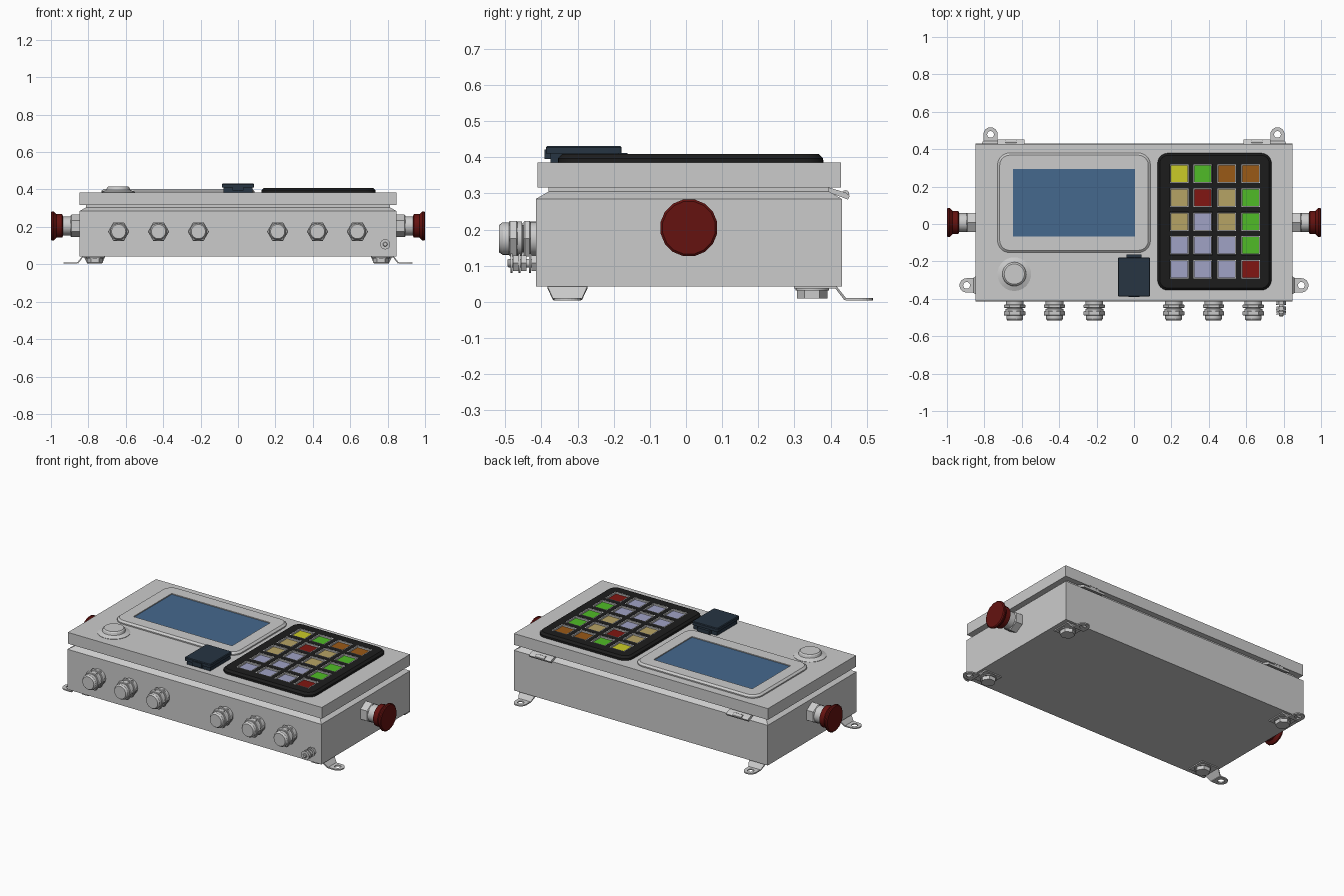
import bpy, bmesh
from math import sin, cos, pi, radians
from mathutils import Matrix, Vector

if "Cube" in bpy.data.objects:
    bpy.data.objects.remove(bpy.data.objects["Cube"])


def material(name, rgb):
    m = bpy.data.materials.new(name)
    m.diffuse_color = (*rgb, 1)
    m.use_nodes = True
    m.node_tree.nodes["Principled BSDF"].inputs["Base Color"].default_value = m.diffuse_color
    return m


def finish(name, bm, mat=None, smooth=True):
    bmesh.ops.recalc_face_normals(bm, faces=bm.faces)
    for f in bm.faces:
        f.smooth = smooth
    for e in bm.edges:
        e.smooth = len(e.link_faces) == 2 and e.calc_face_angle(0) < radians(32)
    me = bpy.data.meshes.new(name)
    bm.to_mesh(me)
    bm.free()
    ob = bpy.data.objects.new(name, me)
    bpy.context.collection.objects.link(ob)
    if mat:
        me.materials.append(mat)
    return ob


def loft(name, rings, mat=None, matrix=Matrix(), smooth=True):
    """Skin a stack of equal-length rings and cap both ends."""
    bm = bmesh.new()
    loops = [[bm.verts.new(matrix @ Vector(p)) for p in r] for r in rings]
    n = len(loops[0])
    for a, b in zip(loops, loops[1:]):
        for i in range(n):
            bm.faces.new((a[i], a[(i + 1) % n], b[(i + 1) % n], b[i]))
    bm.faces.new(loops[0])
    bm.faces.new(loops[-1])
    return finish(name, bm, mat, smooth)


def rounded(rect, z, r, inset=0, n=6):
    x0, x1, y0, y1 = rect
    x0, x1, y0, y1 = x0 + inset, x1 - inset, y0 + inset, y1 - inset
    r = max(r - inset, 0.002)
    corners = [(x1 - r, y1 - r), (x0 + r, y1 - r), (x0 + r, y0 + r), (x1 - r, y0 + r)]
    return [(cx + r * cos((k + i / n) * pi / 2), cy + r * sin((k + i / n) * pi / 2), z)
            for k, (cx, cy) in enumerate(corners) for i in range(n + 1)]


def square(rect, z, inset=0):
    x0, x1, y0, y1 = rect
    return [(x0 + inset, y0 + inset, z), (x1 - inset, y0 + inset, z),
            (x1 - inset, y1 - inset, z), (x0 + inset, y1 - inset, z)]


def box(name, x0, x1, y0, y1, z0, z1, mat=None):
    return loft(name, [square((x0, x1, y0, y1), z) for z in (z0, z1)], mat, smooth=False)


def turned(name, profile, sides, origin, axis, mat=None, phase=0):
    """Revolve (radius, height) pairs about an axis through origin."""
    m = Matrix.Translation(origin) @ Vector((0, 0, 1)).rotation_difference(Vector(axis)).to_matrix().to_4x4()
    rings = [[(r * cos(phase + 2 * pi * i / sides), r * sin(phase + 2 * pi * i / sides), h)
              for i in range(sides)] for r, h in profile]
    return loft(name, rings, mat, m)


black = material("black", (0.012, 0.012, 0.012))
navy = material("navy", (0.02, 0.035, 0.055))
blue = material("screen_blue", (0.06, 0.14, 0.27))
red = material("red", (0.13, 0.006, 0.005))
KEYS = {"Y": material("yellow", (0.6, 0.6, 0.02)), "G": material("green", (0.08, 0.5, 0.02)),
        "O": material("orange", (0.32, 0.1, 0.008)), "T": material("tan", (0.47, 0.37, 0.13)),
        "R": material("key_red", (0.22, 0.008, 0.006)), "L": material("lavender", (0.35, 0.36, 0.56))}

# Enclosure with sloped rain gutter, and lid
body = (-0.847, 0.847, -0.415, 0.431)
loft("enclosure_body", [square(body, 0.043), square(body, 0.285), square(body, 0.305, 0.035),
                        square(body, 0.33, 0.035)], smooth=False)
box("lid", -0.847, 0.847, -0.411, 0.429, 0.317, 0.385)

# Screen bezel with recessed screen
bez, scr = (-0.73, 0.088, -0.153, 0.38), (-0.65, 0.008, -0.068, 0.297)
loft("screen_bezel", [rounded(bez, 0.38, 0.065), rounded(bez, 0.392, 0.065),
                      rounded(bez, 0.402, 0.065, 0.012), rounded(scr, 0.402, 0.002),
                      rounded(scr, 0.394, 0.002)])
box("screen", -0.648, 0.006, -0.066, 0.295, 0.39, 0.398, blue)

# Round plug on the lid
turned("lid_plug", [(0.09, 0.38), (0.09, 0.387), (0.064, 0.397), (0.06, 0.41), (0.054, 0.415)],
       32, (-0.64, -0.268, 0), (0, 0, 1))

# Covered port module
box("port_base", -0.078, 0.078, -0.375, -0.185, 0.38, 0.413, navy)
cover = (-0.086, 0.086, -0.388, -0.178)
loft("port_cover", [rounded(cover, 0.41, 0.008), rounded(cover, 0.427, 0.008),
                    rounded(cover, 0.431, 0.008, 0.004)], navy)
box("port_latch", -0.03, 0.03, -0.391, -0.37, 0.395, 0.422, navy)
box("port_hinge", -0.04, 0.04, -0.19, -0.162, 0.38, 0.412, navy)

# Keypad plate with cut wells, frames and keys
pad = (0.126, 0.735, -0.354, 0.379)
plate = loft("keypad_plate", [rounded(pad, 0.38, 0.055), rounded(pad, 0.397, 0.055),
                              rounded(pad, 0.409, 0.055, 0.012)], black)
cut = bmesh.new()
for row, line in enumerate(("YGOO", "TRTG", "TLTG", "LLLG", "LLLR")):
    for col, c in enumerate(line):
        x, y = 0.241 + 0.1275 * col, 0.268 - 0.1275 * row
        bmesh.ops.create_cube(cut, size=1, matrix=Matrix.Translation((x, y, 0.417))
                              @ Matrix.Diagonal((0.1, 0.1, 0.05, 1)))
        o, i = 0.0498, 0.044
        ro, ri = (x - o, x + o, y - o, y + o), (x - i, x + i, y - i, y + i)
        loft("key_frame", [square(ro, 0.391), square(ro, 0.4085), square(ri, 0.4085),
                           square(ri, 0.393)], smooth=False)
        box("key", x - i, x + i, y - i, y + i, 0.391, 0.399, KEYS[c])
cutter = finish("keypad_cutter", cut, smooth=False)
cutter.hide_render = True
cutter.display_type = 'WIRE'
mod = plate.modifiers.new("wells", 'BOOLEAN')
mod.operation, mod.object, mod.solver = 'DIFFERENCE', cutter, 'EXACT'

# Cable glands along the front
front = (0, -1, 0)
for x in (-0.638, -0.425, -0.212, 0.212, 0.425, 0.638):
    p = (x, -0.41, 0.175)
    turned("gland_body", [(0.047, 0), (0.047, 0.022), (0.038, 0.024), (0.038, 0.042), (0.048, 0.044),
                          (0.048, 0.056), (0.045, 0.07), (0.045, 0.097), (0.038, 0.107)], 24, p, front)
    turned("gland_lock_nut", [(0.053, 0.02), (0.057, 0.023), (0.057, 0.036), (0.053, 0.039)], 6, p, front)
    turned("gland_cap_nut", [(0.053, 0.056), (0.057, 0.059), (0.057, 0.077), (0.053, 0.08)], 6, p, front)

# Grounding stud with stacked nuts
p = (0.787, -0.41, 0.107)
turned("ground_stud", [(0.012, 0), (0.012, 0.08), (0.009, 0.084)], 16, p, front)
for h in (0.003, 0.032, 0.054):
    turned("ground_nut", [(0.025, h), (0.025, h + 0.015)], 6, p, front)
    turned("ground_washer", [(0.027, h + 0.016), (0.027, h + 0.021)], 20, p, front)

for s in (-1, 1):
    # Mushroom push buttons on both ends
    p, ax = (s * 0.845, 0.008, 0.205), (s, 0, 0)
    turned("button_nut", [(0.06, 0), (0.06, 0.045), (0.055, 0.05)], 6, p, ax)
    turned("button_collar", [(0.05, 0.045), (0.05, 0.097)], 24, p, ax)
    turned("button_head", [(0.052, 0.09), (0.064, 0.095), (0.064, 0.125), (0.08, 0.142),
                           (0.08, 0.15), (0.074, 0.155)], 16, p, ax, red, pi / 16)

    # Tilted lid hinges at the back
    x0, x1 = s * 0.6575 - 0.073, s * 0.6575 + 0.073
    sec = [(0.38, 0.309), (0.448, 0.283), (0.453, 0.293), (0.443, 0.302), (0.39, 0.318)]
    loft("hinge_leaf", [[(x, y, z) for y, z in sec] for x in (x0, x1)], smooth=False)
    turned("hinge_knuckle", [(0.011, 0), (0.011, 0.06)], 12, (s * 0.6575 - 0.03, 0.441, 0.298), (1, 0, 0))


def lug(x, y, ang):
    """Joggled mounting lug with eye, pointing along ang, bolted at (x, y)."""
    bm = bmesh.new()
    strip = [(-0.05, 0.04, 0.055), (0.066, 0.04, 0.055), (0.092, 0.007, 0.04)]
    rows = [[bm.verts.new((u, w * k, z)) for k in (-1, 1)] for u, z, w in strip]
    for a, b in zip(rows, rows[1:]):
        bm.faces.new((a[0], b[0], b[1], a[1]))
    n, outer, inner = 24, [], []
    for i in range(n):
        c, t = cos(2 * pi * i / n), sin(2 * pi * i / n)
        k = 0.038 / (max(abs(c), abs(t)) if c < 0 else 1)
        outer.append(bm.verts.new((0.13 + k * c, k * t, 0.007)))
        inner.append(bm.verts.new((0.13 + 0.018 * c, 0.018 * t, 0.007)))
    for i in range(n):
        j = (i + 1) % n
        bm.faces.new((outer[i], outer[j], inner[j], inner[i]))
    bm.transform(Matrix.Translation((x, y, 0)) @ Matrix.Rotation(ang, 4, 'Z'))
    ob = finish("mounting_lug", bm, smooth=False)
    sol = ob.modifiers.new("thickness", 'SOLIDIFY')
    sol.thickness, sol.offset = 0.007, 0
    turned("lug_bolt", [(0.042, 0.01), (0.042, 0.032)], 6, (x, y, 0), (0, 0, 1), phase=ang)
    turned("lug_washer", [(0.046, 0.032), (0.046, 0.038)], 24, (x, y, 0), (0, 0, 1))


# Back lugs point backward, front lugs point sideways
for s in (-1, 1):
    lug(s * 0.767, 0.349, pi / 2)
    lug(s * 0.765, -0.328, 0 if s > 0 else pi)
# Bolt heads touch the ground plane together with the lug eyes at about z = 0
